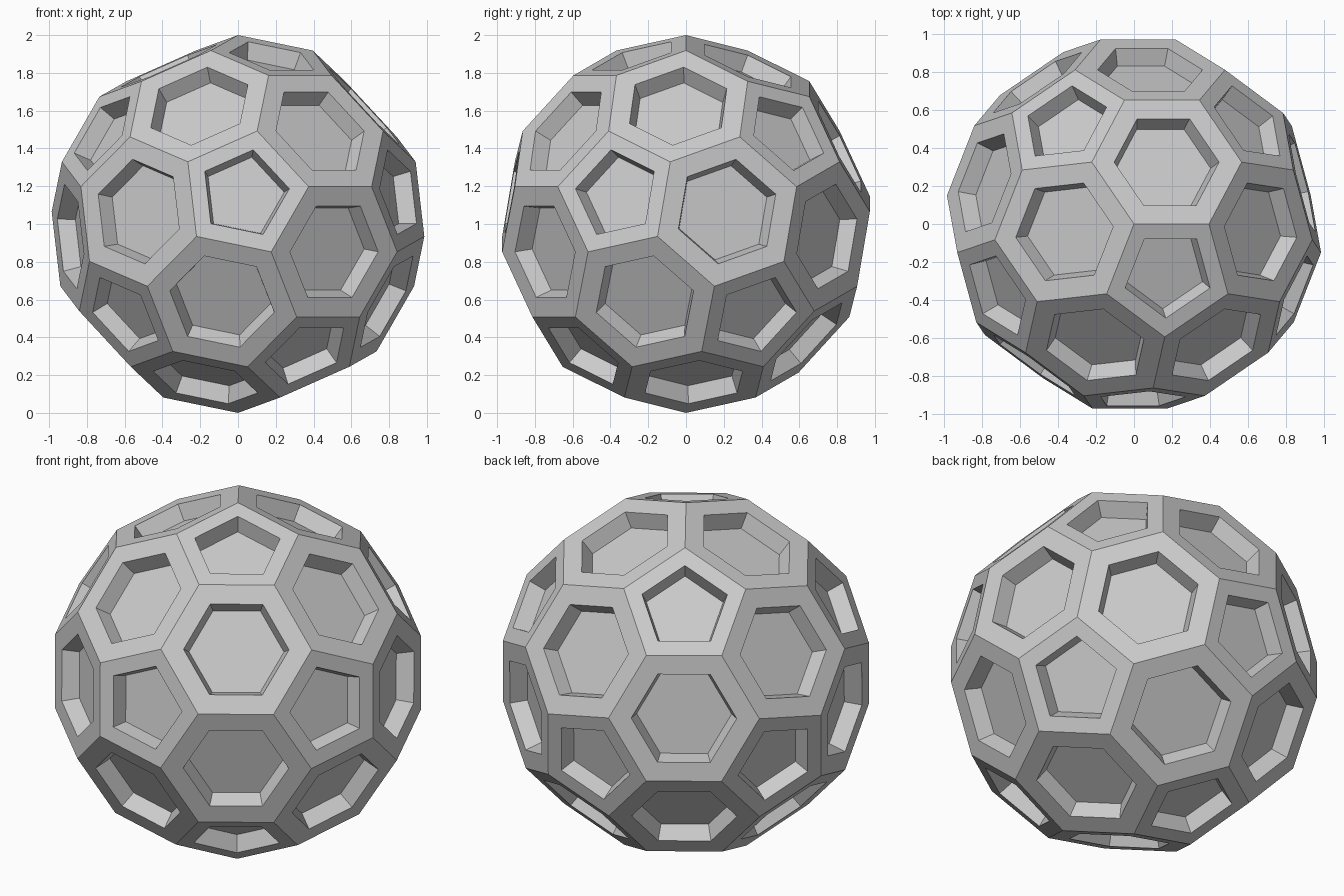
import bpy, bmesh
from mathutils import Matrix, Vector

if "Cube" in bpy.data.objects:
    bpy.data.objects.remove(bpy.data.objects["Cube"])

bm = bmesh.new()

# Truncated icosahedron: cut every icosahedron edge at its thirds, then hull
ico = bmesh.new()
bmesh.ops.create_icosphere(ico, subdivisions=1, radius=1)
for e in ico.edges:
    a, b = (v.co for v in e.verts)
    for t in (1 / 3, 2 / 3):
        bm.verts.new(a.lerp(b, t).normalized())
ico.free()
bmesh.ops.convex_hull(bm, input=bm.verts[:])
bmesh.ops.dissolve_limit(bm, angle_limit=0.05, verts=bm.verts[:], edges=bm.edges[:])
bmesh.ops.recalc_face_normals(bm, faces=bm.faces[:])

# Stand it on one corner: a pentagon edge leaves the top corner along +x,
# with the pentagon on the -y side
pent = next(f for f in bm.faces if len(f.verts) == 5)
top = pent.verts[0].co.normalized()
ahead = None
for v in (pent.verts[1], pent.verts[4]):
    x = v.co - top * v.co.dot(top)
    x.normalize()
    y = top.cross(x)
    if pent.calc_center_median().dot(y) < 0:
        ahead = (x, y, top.copy())
bm.transform(Matrix(ahead).to_4x4())
bm.normal_update()

# Recessed panel in every face, walls tapering towards the centre
for f in bm.faces[:]:
    c = f.calc_center_median()
    e = f.edges[0]
    apothem = ((e.verts[0].co + e.verts[1].co) / 2 - c).length
    bmesh.ops.inset_individual(bm, faces=[f], thickness=0.3 * apothem, use_even_offset=True)
    bmesh.ops.inset_individual(bm, faces=[f], thickness=0.07 * apothem,
                               depth=-0.1 * c.length, use_even_offset=True)

bm.transform(Matrix.Translation(Vector((0, 0, 1))))
mesh = bpy.data.meshes.new("panelled_ball")
bm.to_mesh(mesh)
bm.free()
ball = bpy.data.objects.new("panelled_ball", mesh)
bpy.context.collection.objects.link(ball)
